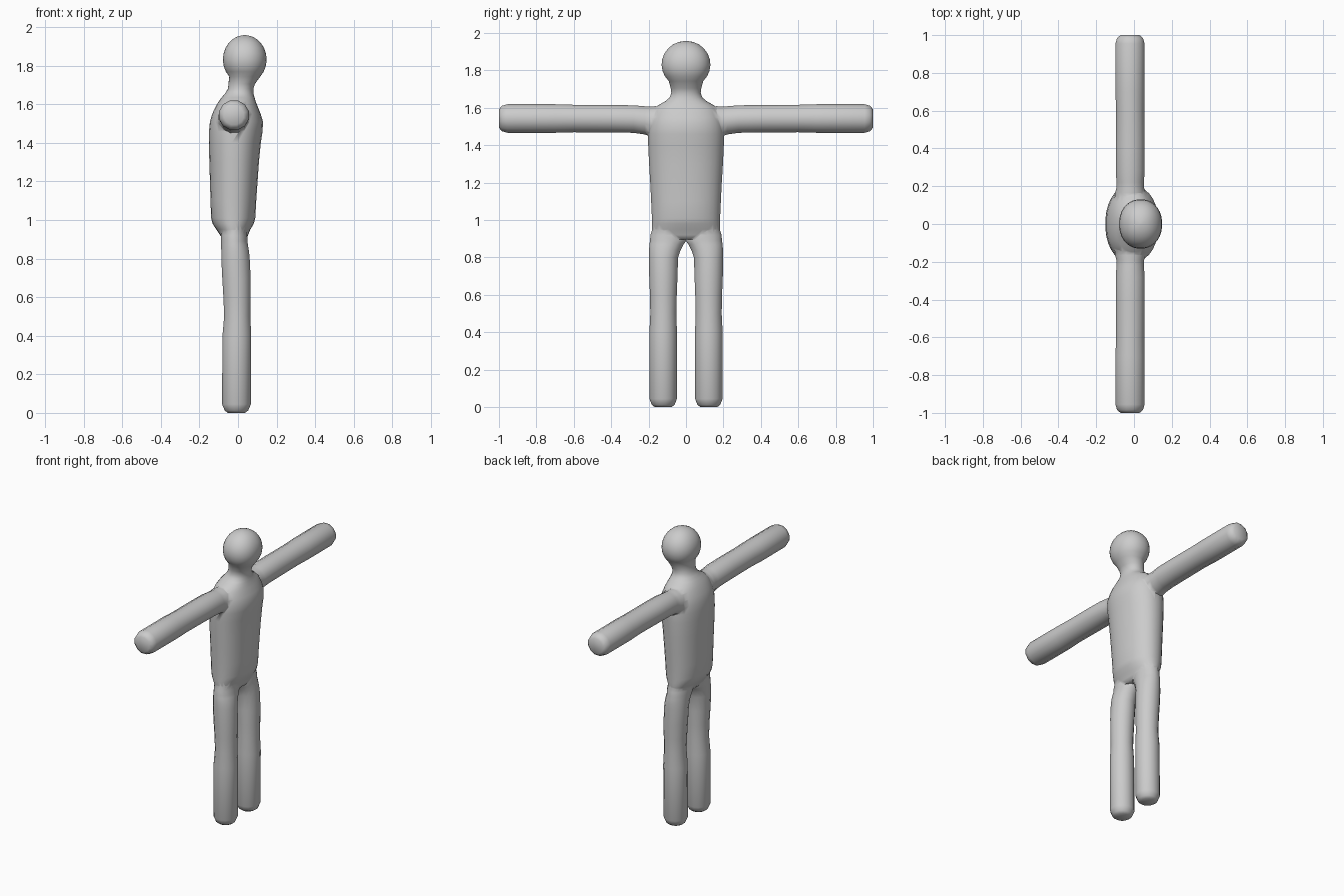
import bpy, bmesh, math
from mathutils import Vector

skin = bpy.data.materials.new("plain grey")
skin.diffuse_color = (0.6, 0.6, 0.6, 1)


def loft(name, rings, place, sides, power=2.0):
    """Closed tube through rings (t, centre_u, centre_v, radius_u, radius_v)."""
    bm = bmesh.new()
    loops = []
    for t, cu, cv, ru, rv in rings:
        loop = []
        for i in range(sides):
            a = 2 * math.pi * (i + 0.5) / sides
            c, s = math.cos(a), math.sin(a)
            u = cu + ru * math.copysign(abs(c) ** (2 / power), c)
            v = cv + rv * math.copysign(abs(s) ** (2 / power), s)
            loop.append(bm.verts.new(place(t, u, v)))
        loops.append(loop)
    for a, b in zip(loops, loops[1:]):
        for i in range(sides):
            j = (i + 1) % sides
            bm.faces.new((a[i], a[j], b[j], b[i]))
    bm.faces.new(loops[0])
    bm.faces.new(loops[-1])
    bmesh.ops.recalc_face_normals(bm, faces=bm.faces)
    mesh = bpy.data.meshes.new(name)
    bm.to_mesh(mesh)
    bm.free()
    mesh.materials.append(skin)
    ob = bpy.data.objects.new(name, mesh)
    bpy.context.collection.objects.link(ob)
    return ob


def span(z, x0, x1, half_y):
    return (z, (x0 + x1) / 2, 0, (x1 - x0) / 2, half_y)


# Torso and neck, from hips up, then a round head on top
trunk = [
    span(0.895, -0.075, 0.04, 0.165), span(0.92, -0.092, 0.052, 0.18),
    span(0.95, -0.112, 0.064, 0.183), span(0.98, -0.132, 0.082, 0.183),
    span(1.01, -0.14, 0.09, 0.183), span(1.1, -0.143, 0.095, 0.187),
    span(1.2, -0.146, 0.102, 0.192), span(1.3, -0.149, 0.109, 0.198),
    span(1.4, -0.152, 0.119, 0.203), span(1.46, -0.151, 0.128, 0.205),
    span(1.51, -0.146, 0.13, 0.202), span(1.55, -0.134, 0.118, 0.193),
    span(1.59, -0.115, 0.102, 0.174), span(1.615, -0.1, 0.092, 0.148),
    span(1.635, -0.085, 0.086, 0.112), span(1.655, -0.068, 0.081, 0.088),
    span(1.68, -0.052, 0.08, 0.079), span(1.705, -0.05, 0.088, 0.082),
]
for k in range(10):
    a = math.radians(-45 + k * 14.6)
    r = math.cos(a)
    trunk.append((1.832 + 0.126 * math.sin(a), 0.035, 0, 0.114 * r, 0.131 * r))
body = loft("body", trunk, lambda t, u, v: Vector((u, v, t)), 32, 2.15)

# Arm rings run outward along y: (distance, x, z, radius x, radius z)
arm = [
    (0.08, -0.02, 1.52, 0.09, 0.085), (0.165, -0.02, 1.522, 0.083, 0.09),
    (0.19, -0.02, 1.527, 0.076, 0.082), (0.22, -0.02, 1.533, 0.075, 0.078),
    (0.28, -0.02, 1.54, 0.079, 0.076), (0.4, -0.02, 1.542, 0.079, 0.076),
    (0.6, -0.02, 1.543, 0.077, 0.076), (0.7, -0.021, 1.543, 0.08, 0.079),
    (0.955, -0.021, 1.543, 0.08, 0.079), (0.985, -0.021, 1.543, 0.071, 0.07),
    (1.0, -0.021, 1.543, 0.052, 0.051),
]
# Leg rings run upward: (height, x, y, radius x, radius y)
leg = [
    (0.0, -0.008, 0.122, 0.045, 0.045), (0.012, -0.008, 0.122, 0.062, 0.062),
    (0.045, -0.008, 0.122, 0.076, 0.075), (0.4, -0.006, 0.122, 0.076, 0.075),
    (0.5, -0.004, 0.121, 0.069, 0.071), (0.6, -0.005, 0.121, 0.072, 0.073),
    (0.7, -0.008, 0.121, 0.075, 0.077), (0.8, -0.013, 0.12, 0.075, 0.079),
    (0.84, -0.015, 0.113, 0.073, 0.086), (0.87, -0.018, 0.104, 0.071, 0.093),
    (0.89, -0.02, 0.095, 0.07, 0.099), (0.92, -0.02, 0.095, 0.069, 0.097),
    (1.0, -0.02, 0.095, 0.06, 0.07),
]

# Mirrored limbs
limbs = []
for side, label in ((1, "left"), (-1, "right")):
    limbs.append(loft(label + "_arm", arm,
                      lambda t, u, v, s=side: Vector((u, s * t, v)), 12))
    limbs.append(loft(label + "_leg", leg,
                      lambda t, u, v, s=side: Vector((u, s * v, t)), 16))

# Fuse the limbs into one skin
bpy.context.view_layer.objects.active = body
body.select_set(True)
for limb in limbs:
    mod = body.modifiers.new("join " + limb.name, 'BOOLEAN')
    mod.operation = 'UNION'
    mod.solver = 'EXACT'
    mod.object = limb
    bpy.ops.object.modifier_apply(modifier=mod.name)
    bpy.data.objects.remove(limb)

bpy.ops.object.shade_smooth_by_angle(angle=math.radians(65))
